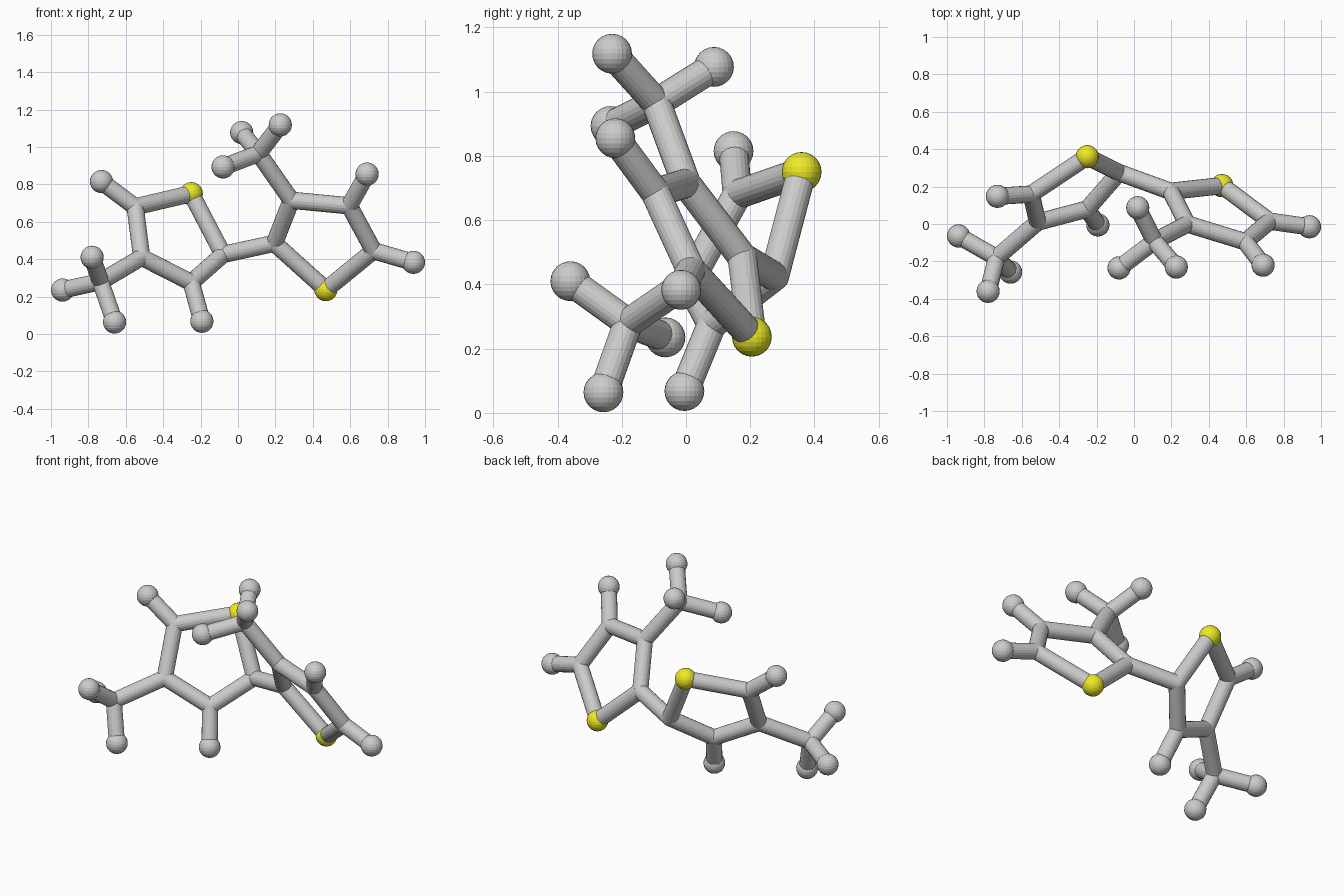
import bpy
from mathutils import Vector

if "Cube" in bpy.data.objects:
    bpy.data.objects.remove(bpy.data.objects["Cube"])

STICK, BALL = 0.046, 0.062

yellow = bpy.data.materials.new("yellow")
yellow.diffuse_color = (0.85, 0.82, 0.02, 1)
yellow.use_nodes = True
yellow.node_tree.nodes["Principled BSDF"].inputs["Base Color"].default_value = yellow.diffuse_color


def ball(name, p, r, mat=None):
    bpy.ops.mesh.primitive_uv_sphere_add(segments=24, ring_count=12, radius=r, location=p)
    o = bpy.context.object
    o.name = name
    if mat:
        o.data.materials.append(mat)


def stick(name, a, b):
    a, b = Vector(a), Vector(b)
    d = b - a
    bpy.ops.mesh.primitive_cylinder_add(vertices=20, radius=STICK, depth=d.length,
                                        location=(a + b) / 2)
    o = bpy.context.object
    o.name = name
    o.rotation_euler = d.to_track_quat('Z', 'Y').to_euler()


def ring_unit(side, ring, single, branch, branch_tips):
    """Five-sided ring (first corner is the yellow ball), single tips, and a three-tip branch."""
    for i, p in enumerate(ring):
        if i == 0:
            ball(side + "_yellow_ball", p, BALL, yellow)
        else:
            ball(side + "_ring_joint", p, STICK)
        stick(side + "_ring_stick", p, ring[(i + 1) % 5])
    for i, p in single:
        stick(side + "_tip_stick", ring[i], p)
        ball(side + "_tip_ball", p, BALL)
    i, hub = branch
    stick(side + "_branch_stick", ring[i], hub)
    ball(side + "_branch_joint", hub, STICK)
    for p in branch_tips:
        stick(side + "_branch_tip_stick", hub, p)
        ball(side + "_branch_tip_ball", p, BALL)


# left ring
left = [(-0.25, 0.36, 0.75), (-0.08, 0.275, 0.425), (-0.25, 0.08, 0.275),
        (-0.515, 0.01, 0.41), (-0.55, 0.16, 0.68)]
ring_unit("left", left,
          [(2, (-0.193, -0.005, 0.068)), (4, (-0.73, 0.148, 0.815))],
          (3, (-0.735, -0.18, 0.28)),
          [(-0.938, -0.064, 0.235), (-0.78, -0.36, 0.41), (-0.66, -0.257, 0.064)])

# right ring
right = [(0.47, 0.205, 0.237), (0.195, 0.175, 0.485), (0.285, 0.0, 0.715),
         (0.595, -0.095, 0.685), (0.725, 0.015, 0.445)]
ring_unit("right", right,
          [(3, (0.69, -0.22, 0.855)), (4, (0.938, -0.015, 0.383))],
          (2, (0.11, -0.092, 0.965)),
          [(0.02, 0.087, 1.077), (0.226, -0.23, 1.118), (-0.08, -0.235, 0.893)])

# link between the rings
stick("link_stick", left[1], right[1])
